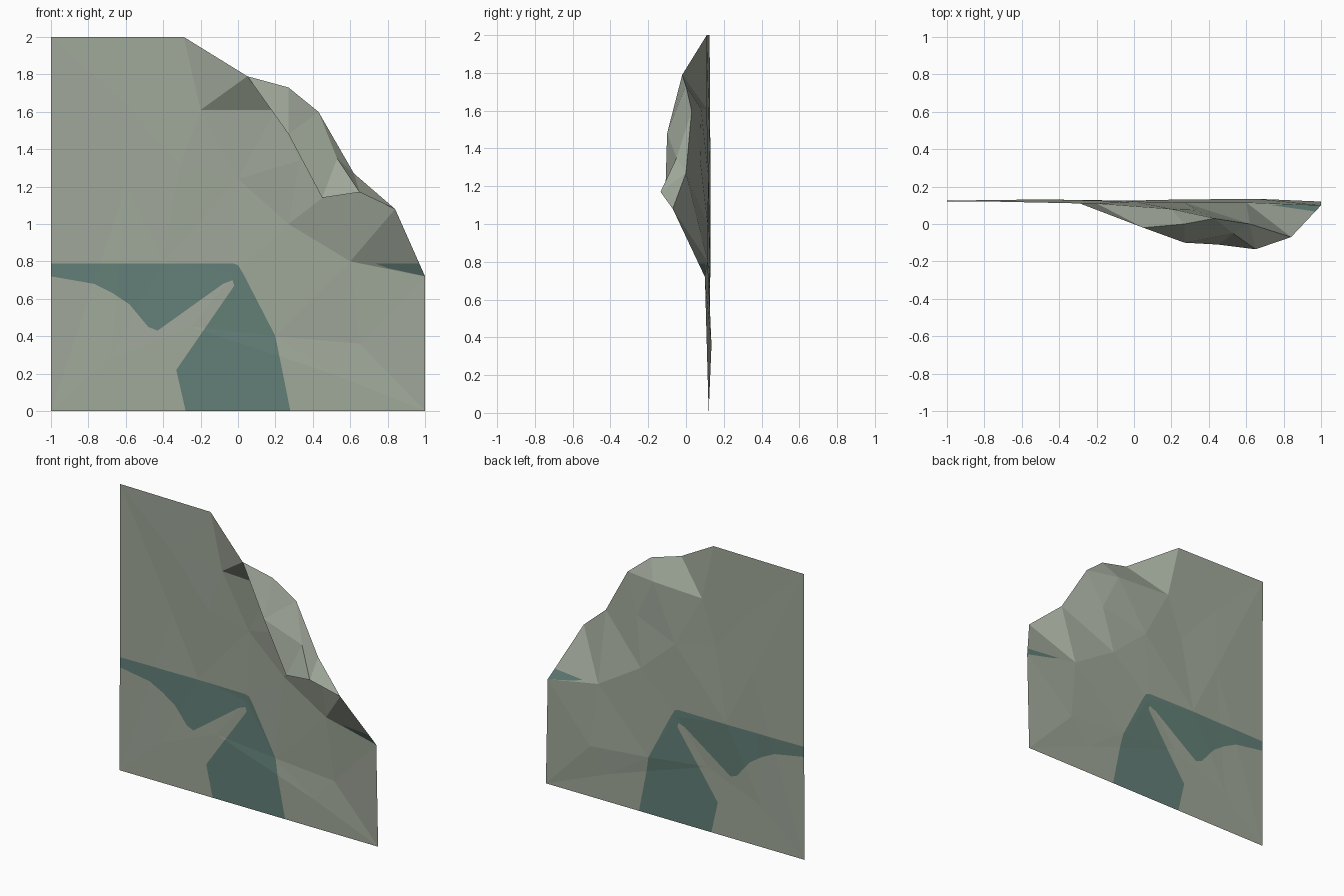
import bpy
from mathutils import Vector
from mathutils.geometry import delaunay_2d_cdt, barycentric_transform, intersect_point_tri_2d

if "Cube" in bpy.data.objects:
    bpy.data.objects.remove(bpy.data.objects["Cube"])


def material(name, col):
    m = bpy.data.materials.new(name)
    m.diffuse_color = (*col, 1)
    m.use_nodes = True
    m.node_tree.nodes["Principled BSDF"].inputs["Base Color"].default_value = m.diffuse_color
    return m


grey = material("grey_green", (0.352, 0.392, 0.323))
teal = material("dark_teal", (0.127, 0.216, 0.188))

# Outline of the sheet as (x, y, z), running along the fold at top right
outline = [(-1, .12, 0), (1, .12, 0), (1, .10, .72), (.84, -.07, 1.08),
           (.62, 0, 1.27), (.43, .03, 1.6), (.27, 0, 1.73), (.05, -.02, 1.79),
           (-.29, .11, 2), (-1, .125, 2)]
# Crumple points inside the sheet
inner = [(-.6, .13, 1.2), (-.31, .115, 1.31), (0, .12, 1.24), (.33, .075, 1.34),
         (-.2, .11, 1.61), (.2, .08, 1.61), (.27, .115, 1.0), (.6, .115, .8),
         (.2, .13, .4), (.65, .135, .36), (.5, .12, .2), (-.68, .12, .28),
         (-.4, .13, .8), (-.6, .12, 1.64), (-.02, .125, .74), (-.25, .12, .45)]
# Painted areas as (x, z)
bands = [[(-1, .79), (-1, .72), (-.77, .68), (-.67, .63), (-.58, .57), (-.48, .45), (-.43, .43),
          (-.08, .68), (-.03, .70), (-.02, .67), (-.33, .22), (-.28, 0), (.28, 0),
          (.2, .4), (.03, .73), (0, .78), (-.03, .79)],
         [(.73, .79), (.8, .765), (1, .72), (.969, .79)]]


def inside(p, poly):
    hit = False
    for (x1, z1), (x2, z2) in zip(poly, poly[1:] + poly[:1]):
        if (z1 > p[1]) != (z2 > p[1]) and p[0] < x1 + (p[1] - z1) * (x2 - x1) / (z2 - z1):
            hit = not hit
    return hit


def flat(p):
    return Vector((p[0], p[2]))


# Coarse facets
n = len(outline)
src = [Vector(p) for p in outline + inner]
pts, edges, tris = delaunay_2d_cdt([flat(p) for p in src], [], [list(range(n))], 1, 1e-5)[:3]


def lookup(p):
    return min(src, key=lambda s: (flat(s) - p).length)


coarse = [lookup(p) for p in pts]


def lift(p):
    # Depth of a painted-edge point, taken from the facet it lies on
    best = min(coarse, key=lambda s: (flat(s) - p).length)
    if (flat(best) - p).length < 1e-4:
        return best
    centre = Vector((-.1, .9))
    for k in (0, 1e-4, 1e-3, 1e-2):
        q = p.lerp(centre, k)
        for t in tris:
            a, b, c = (coarse[i] for i in t)
            if intersect_point_tri_2d(q, flat(a), flat(b), flat(c)):
                y = barycentric_transform(
                    Vector((p.x, p.y, 0)), *(Vector((*flat(v), 0)) for v in (a, b, c)), a, b, c).y
                return Vector((p.x, y, p.y))
    return Vector((p.x, best.y, p.y))


# Cut the painted outlines into the facets
pts2, cuts, loop = list(pts), [tuple(e) for e in edges], []
for band in bands:
    s = len(pts2)
    pts2 += [Vector(p) for p in band]
    cuts += [(s + i, s + (i + 1) % len(band)) for i in range(len(band))]
verts, _, faces = delaunay_2d_cdt(pts2, cuts, [], 0, 1e-4)[:3]
rim = [(p[0], p[2]) for p in outline]


def mid(f):
    return sum((verts[i] for i in f), Vector((0, 0))) / 3


faces = [f for f in faces if inside(mid(f), rim)]


def build(name, v, f):
    me = bpy.data.meshes.new(name)
    me.from_pydata(v, [], f)
    me.materials.append(grey)
    me.materials.append(teal)
    ob = bpy.data.objects.new(name, me)
    bpy.context.collection.objects.link(ob)
    return ob


sheet = build("crumpled_sheet", [lift(p) for p in verts], faces)
for poly, f in zip(sheet.data.polygons, faces):
    poly.material_index = int(any(inside(mid(f), b) for b in bands))

# Corner folded forward over the sheet
flap = [(.05, -.02, 1.79), (.27, -.10, 1.48), (.45, -.11, 1.14), (.65, -.135, 1.17),
        (.84, -.07, 1.08), (.27, 0, 1.73), (.43, .03, 1.6), (.53, -.05, 1.35), (.62, 0, 1.27)]
build("folded_corner", flap, [(0, 1, 5), (5, 1, 6), (6, 1, 7), (1, 2, 7), (7, 2, 3),
                              (6, 7, 8), (7, 3, 8), (8, 3, 4)])
